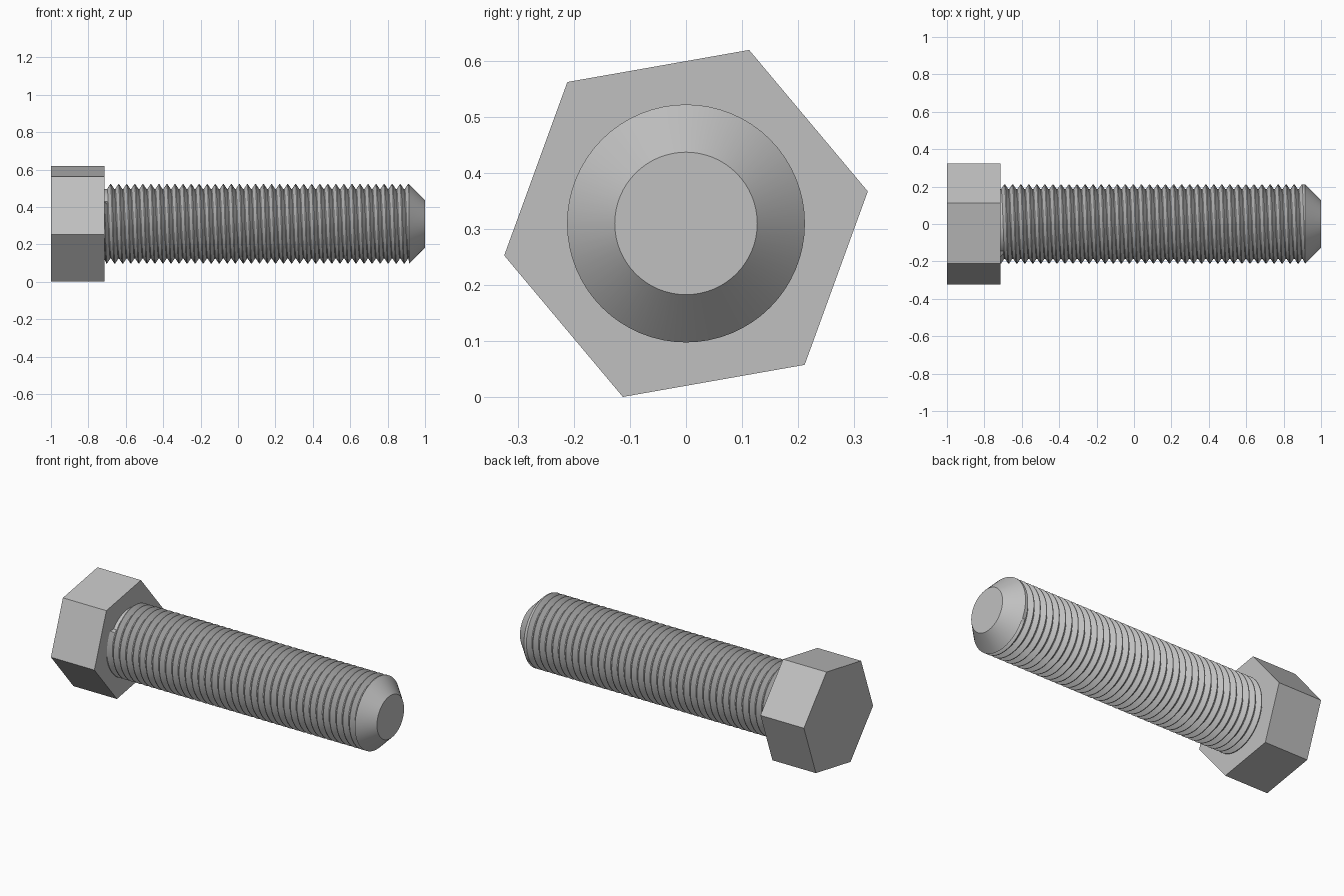
import bpy, bmesh, math
from mathutils import Matrix

cube = bpy.data.objects.get("Cube")
if cube:
    bpy.data.objects.remove(cube, do_unlink=True)

AXIS_Z = 0.31
HEAD_END, THREAD_END, TIP_END = -0.715, 0.915, 1.0
CREST, ROOT, TIP = 0.212, 0.186, 0.127
PITCH, SIDES = 0.043, 64

steel = bpy.data.materials.new("steel grey")
steel.use_nodes = True
grey = (0.53, 0.53, 0.53, 1)
steel.diffuse_color = grey
steel.node_tree.nodes["Principled BSDF"].inputs["Base Color"].default_value = grey


def finish(name, bm, smooth):
    mesh = bpy.data.meshes.new(name)
    bm.to_mesh(mesh)
    bm.free()
    mesh.materials.append(steel)
    ob = bpy.data.objects.new(name, mesh)
    bpy.context.collection.objects.link(ob)
    if smooth:
        bpy.ops.object.select_all(action='DESELECT')
        ob.select_set(True)
        bpy.context.view_layer.objects.active = ob
        bpy.ops.object.shade_smooth_by_angle(angle=math.radians(30))
    return ob


def cone_along_x(name, sides, r_left, r_right, x_left, x_right, turn=0, smooth=False):
    bm = bmesh.new()
    place = (Matrix.Translation(((x_left + x_right) / 2, 0, AXIS_Z))
             @ Matrix.Rotation(math.radians(turn), 4, 'X')
             @ Matrix.Rotation(math.pi / 2, 4, 'Y'))
    bmesh.ops.create_cone(bm, cap_ends=True, segments=sides, radius1=r_left,
                          radius2=r_right, depth=x_right - x_left, matrix=place)
    return finish(name, bm, smooth)


# Hexagonal head, turned so one corner sits just above the side
cone_along_x("hex_head", 6, 0.329, 0.329, -1.0, HEAD_END, turn=10)

# Chamfered tip
cone_along_x("chamfered_tip", SIDES, CREST, TIP, THREAD_END, TIP_END, smooth=True)

# Helical thread: one tooth profile (fraction of pitch, radius) swept round the axis
tooth = [(0.0, ROOT), (0.1, ROOT), (0.5, CREST), (0.6, CREST)]
turns = math.ceil((THREAD_END - HEAD_END) / PITCH) + 1
bm = bmesh.new()
columns = []
for i in range(SIDES + 1):
    angle = 2 * math.pi * i / SIDES
    column = []
    for n in range(turns + 1):
        for part, radius in tooth:
            x = HEAD_END + PITCH * (n - 1 + part + i / SIDES)
            if x >= THREAD_END:
                x, radius = THREAD_END, CREST
            elif x <= HEAD_END:
                x, radius = HEAD_END, ROOT
            column.append(bm.verts.new((x, radius * math.cos(angle),
                                        AXIS_Z + radius * math.sin(angle))))
    columns.append(column)
for a, b in zip(columns, columns[1:]):
    for j in range(len(a) - 1):
        bm.faces.new((a[j], a[j + 1], b[j + 1], b[j]))
bmesh.ops.remove_doubles(bm, verts=bm.verts, dist=0.0001)
bm.normal_update()
for f in bm.faces:
    c = f.calc_center_median()
    if f.normal.y * c.y + f.normal.z * (c.z - AXIS_Z) < 0:
        f.normal_flip()
finish("threaded_shank", bm, True)
